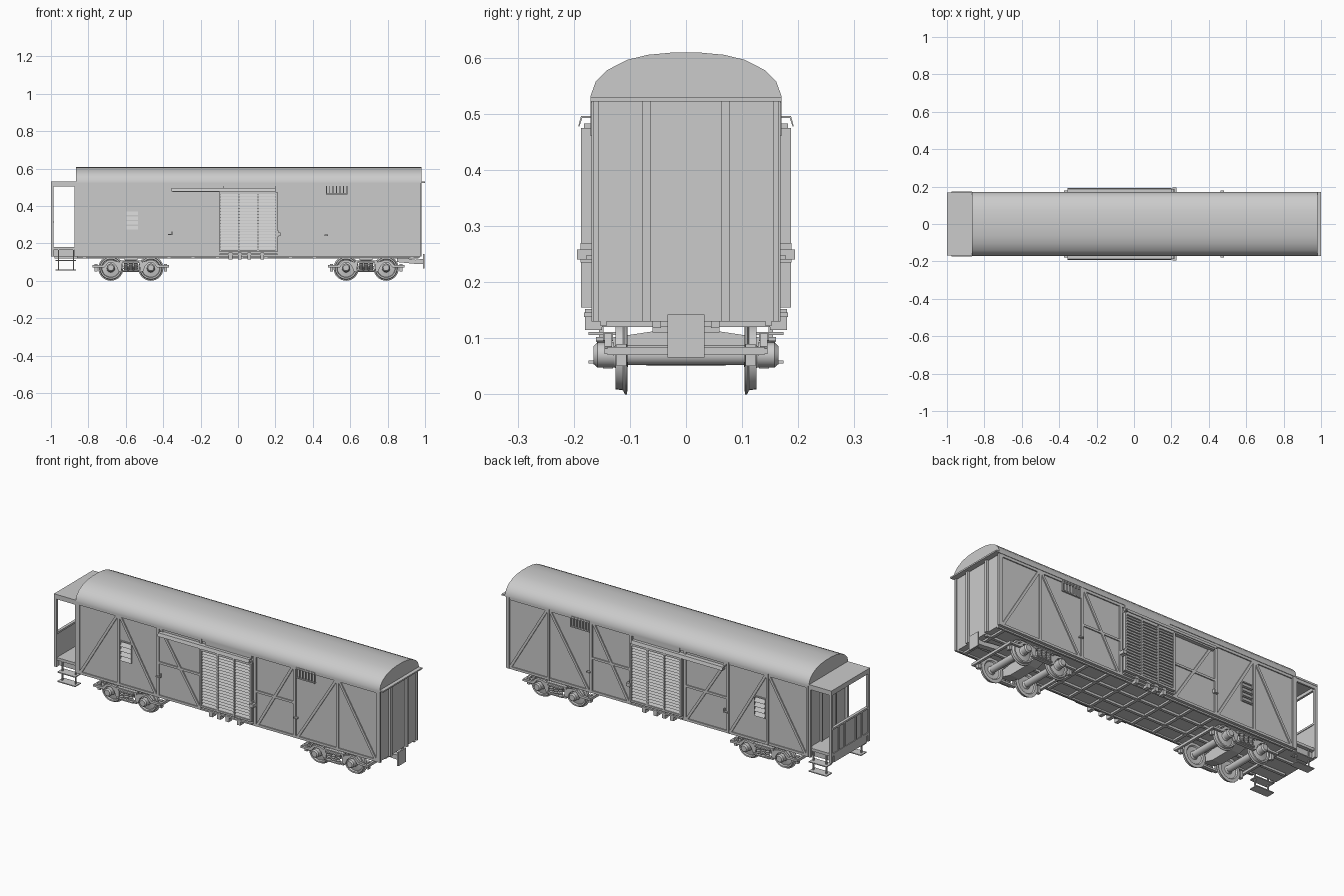
import bpy, bmesh, math
from mathutils import Matrix, Vector


def finish(name, bm, mirror=False, smooth=False):
    bmesh.ops.recalc_face_normals(bm, faces=bm.faces)
    me = bpy.data.meshes.new(name)
    bm.to_mesh(me)
    bm.free()
    ob = bpy.data.objects.new(name, me)
    bpy.context.collection.objects.link(ob)
    if smooth:
        bpy.ops.object.select_all(action='DESELECT')
        ob.select_set(True)
        bpy.context.view_layer.objects.active = ob
        bpy.ops.object.shade_smooth_by_angle(angle=math.radians(35))
    if mirror:
        m = ob.modifiers.new("Mirror", 'MIRROR')
        m.use_axis = (False, True, False)
        m.use_mirror_merge = False
    return ob


def boxes(name, items, mirror=False):
    """Boxes given as x0, x1, y0, y1, z0, z1."""
    bm = bmesh.new()
    for x0, x1, y0, y1, z0, z1 in items:
        mat = Matrix.Translation(((x0 + x1) / 2, (y0 + y1) / 2, (z0 + z1) / 2)) @ \
            Matrix.Diagonal((x1 - x0, y1 - y0, z1 - z0, 1))
        bmesh.ops.create_cube(bm, size=1, matrix=mat)
    return finish(name, bm, mirror)


def prism(bm, pts, axis, a, b):
    """Extrude a 2D outline along x (points y, z) or y (points x, z)."""
    co = (lambda p, t: (t, p[0], p[1])) if axis == 'x' else (lambda p, t: (p[0], t, p[1]))
    lo = [bm.verts.new(co(p, a)) for p in pts]
    hi = [bm.verts.new(co(p, b)) for p in pts]
    bm.faces.new(lo)
    bm.faces.new(hi[::-1])
    for i in range(len(pts)):
        j = (i + 1) % len(pts)
        bm.faces.new((lo[i], lo[j], hi[j], hi[i]))


def lathe(bm, prof, x, z, n=32):
    """Revolve (radius, y) outline about a y-parallel axis."""
    rings = [[bm.verts.new((x + r * math.cos(2 * math.pi * k / n), y,
                            z + r * math.sin(2 * math.pi * k / n))) for k in range(n)]
             for r, y in prof]
    for a, b in zip(rings, rings[1:]):
        for k in range(n):
            bm.faces.new((a[k], a[(k + 1) % n], b[(k + 1) % n], b[k]))
    bm.faces.new(rings[0])
    bm.faces.new(rings[-1])


# Body shell and curved roof
boxes("body", [(-0.86, 0.97, -0.161, 0.161, 0.13, 0.525)])
half = [(0.17, 0.522), (0.17, 0.532), (0.161, 0.557), (0.14, 0.578),
        (0.105, 0.596), (0.068, 0.605), (0.025, 0.609)]
bm = bmesh.new()
prism(bm, half + [(-y, z) for y, z in half[::-1]], 'x', -0.866, 0.98)
finish("roof", bm, smooth=True)
boxes("end_roof_ledge", [(0.96, 1.0, -0.17, 0.17, 0.522, 0.53)])

# Side framing: posts, sills, rails
POST = (-0.853, -0.61, -0.37, -0.11, 0.22, 0.46, 0.72, 0.963)
boxes("side_posts", [(x - 0.007, x + 0.007, 0.16, 0.168, 0.13, 0.525) for x in POST], True)
boxes("side_rails", [(-0.86, 0.97, 0.16, 0.167, 0.13, 0.143),
                     (-0.86, 0.97, 0.16, 0.167, 0.508, 0.524),
                     (-0.37, -0.11, 0.16, 0.167, 0.315, 0.327),
                     (0.22, 0.46, 0.16, 0.167, 0.315, 0.327)], True)

# Diagonal braces
bm = bmesh.new()
for top, bot in ((-0.62, -0.84), (-0.60, -0.385), (-0.355, -0.12),
                 (0.445, 0.235), (0.71, 0.48), (0.73, 0.95)):
    prism(bm, [(top - 0.008, 0.51), (top + 0.008, 0.51),
               (bot + 0.008, 0.142), (bot - 0.008, 0.142)], 'y', 0.16, 0.167)
finish("diagonal_braces", bm, True)

# End wall ribs
boxes("end_ribs", [(0.965, 0.982, 0.062, 0.078, 0.13, 0.522),
                   (0.955, 0.978, 0.155, 0.166, 0.13, 0.522)], True)

# Sliding doors with slatted panels
door = [(-0.1, 0.21, 0.168, 0.177, 0.155, 0.475)]
door += [(x - 0.005, x + 0.005, 0.17, 0.187, 0.155, 0.475) for x in (-0.095, 0.004, 0.106, 0.205)]
door += [(-0.1, 0.21, 0.17, 0.186, z, z + 0.01) for z in (0.155, 0.465)]
boxes("sliding_door", door, True)
bm = bmesh.new()
for i in range(19):
    z = 0.168 + i * 0.0157
    prism(bm, [(0.175, z), (0.185, z), (0.178, z + 0.013), (0.175, z + 0.013)], 'x', -0.092, 0.202)
finish("door_slats", bm, True)

# Door hood, track, header and rollers
bm = bmesh.new()
prism(bm, [(0.162, 0.492), (0.162, 0.496), (0.187, 0.496), (0.192, 0.478),
           (0.19, 0.477), (0.185, 0.492)], 'x', -0.355, 0.2)
finish("door_hood", bm, True)
boxes("door_track", [(-0.35, 0.2, 0.162, 0.182, 0.475, 0.483),
                     (-0.08, 0.2, 0.16, 0.17, 0.496, 0.526),
                     (-0.1, 0.21, 0.155, 0.182, 0.138, 0.146)] +
      [(x, x + 0.02, 0.15, 0.18, 0.115, 0.152) for x in (-0.05, 0.0, 0.05, 0.12)], True)
boxes("door_latches", [(0.205, 0.228, 0.168, 0.194, 0.24, 0.258),
                       (0.21, 0.216, 0.168, 0.188, 0.235, 0.27),
                       (-0.375, -0.35, 0.165, 0.178, 0.244, 0.25),
                       (-0.356, -0.35, 0.165, 0.178, 0.244, 0.264),
                       (0.462, 0.482, 0.165, 0.178, 0.24, 0.247)], True)

# Barred window and louvre vent
boxes("barred_window", [(0.47, 0.585, 0.16, 0.17, z, z + 0.006) for z in (0.46, 0.514)] +
      [(0.47 + i * 0.0182, 0.475 + i * 0.0182, 0.16, 0.17, 0.46, 0.52) for i in range(7)], True)
boxes("vent_frame", [(-0.6, -0.53, 0.16, 0.168, z, z + 0.006) for z in (0.27, 0.296, 0.322, 0.348, 0.374)] +
      [(x, x + 0.005, 0.16, 0.168, 0.27, 0.38) for x in (-0.6, -0.535)], True)
bm = bmesh.new()
for z in (0.274, 0.3, 0.326, 0.352):
    prism(bm, [(0.16, z), (0.172, z), (0.16, z + 0.02)], 'x', -0.596, -0.534)
finish("vent_louvres", bm, True)

# Open end platform
boxes("platform_floor", [(-1.0, -0.86, -0.16, 0.16, 0.165, 0.18),
                         (-1.0, -0.86, -0.14, 0.14, 0.13, 0.166)])
boxes("platform_roof", [(-1.0, -0.86, -0.168, 0.168, 0.52, 0.53)])
boxes("platform_frame", [(-1.0, -0.986, 0.152, 0.166, 0.13, 0.525),
                         (-0.873, -0.86, 0.152, 0.166, 0.13, 0.525),
                         (-1.0, -0.86, 0.156, 0.166, 0.503, 0.524)], True)
boxes("platform_end_wall", [(-0.996, -0.988, -0.155, 0.155, 0.13, 0.31),
                            (-1.0, -0.984, -0.16, 0.16, 0.31, 0.32),
                            (-1.0, -0.988, -0.16, 0.16, 0.503, 0.524)] +
      [(-1.0, -0.99, y - 0.005, y + 0.005, 0.13, 0.315) for y in (-0.1, -0.05, 0.05, 0.1)])
boxes("platform_doorway", [(-0.868, -0.86, -0.055, 0.055, 0.18, 0.47),
                           (-0.872, -0.86, 0.055, 0.065, 0.18, 0.48),
                           (-0.872, -0.86, -0.065, -0.055, 0.18, 0.48)])

# Hanging steps
boxes("platform_steps", [(-0.975, -0.867, 0.125, 0.174, z, z + 0.005) for z in (0.055, 0.106)] +
      [(x, x + 0.005, 0.147, 0.155, 0.055, 0.166) for x in (-0.962, -0.882)], True)

# Underframe beams
boxes("underframe_beams", [(-0.98, 0.965, 0.045, 0.06, 0.118, 0.132),
                           (-0.86, 0.97, 0.142, 0.152, 0.122, 0.132)], True)
boxes("underframe_crossmembers", [(x - 0.008, x + 0.008, -0.15, 0.15, 0.12, 0.131)
                                  for x in (-0.82, -0.37, -0.24, -0.11, 0.02, 0.15, 0.28, 0.41, 0.93)])

# Coupler: buffer plate and swan-neck arm
boxes("buffer_plate", [(0.99, 0.998, -0.033, 0.033, 0.066, 0.142)])
bm = bmesh.new()
prism(bm, [(0.85, 0.125), (0.85, 0.1), (0.9, 0.095), (0.95, 0.09), (0.992, 0.09),
           (0.992, 0.118), (0.95, 0.112), (0.9, 0.12)], 'y', -0.015, 0.015)
finish("coupler_arm", bm)

# Bogies
WHEEL = [(0.012, 0.136), (0.018, 0.13), (0.022, 0.122), (0.047, 0.117), (0.05, 0.126),
         (0.058, 0.126), (0.06, 0.112), (0.067, 0.109), (0.067, 0.105), (0.05, 0.104),
         (0.045, 0.11), (0.022, 0.112), (0.018, 0.103)]
for label, cx in (("rear", -0.573), ("front", 0.685)):
    bm, ax, hub = bmesh.new(), bmesh.new(), bmesh.new()
    for x in (cx - 0.107, cx + 0.107):
        lathe(bm, WHEEL, x, 0.067)
        lathe(ax, [(0.018, -0.11), (0.018, 0.11)], x, 0.07, 20)
        lathe(hub, [(0.022, 0.128), (0.022, 0.158), (0.016, 0.165)], x, 0.07, 16)
    finish(label + "_wheels", bm, True, True)
    finish(label + "_axles", ax, False, True)
    finish(label + "_axle_boxes", hub, True, True)
    # Side frame with arches over the axle boxes
    side = [(0.205, 0.072), (0.205, 0.082), (0.15, 0.085), (0.125, 0.108), (0.09, 0.108),
            (0.06, 0.1)]
    low = [(0.05, 0.05), (0.065, 0.05), (0.078, 0.08), (0.095, 0.096), (0.12, 0.096),
           (0.14, 0.072)]
    bm = bmesh.new()
    for s in (-1, 1):
        prism(bm, [(cx + s * x, z) for x, z in side + [(0.045, 0.1)] + low], 'y', 0.132, 0.145)
    finish(label + "_side_frame", bm, True)
    boxes(label + "_frame_bars", [(cx - 0.06, cx + 0.06, 0.13, 0.148, 0.046, 0.056),
                                  (cx - 0.06, cx + 0.06, 0.13, 0.148, 0.096, 0.108),
                                  (cx - 0.045, cx + 0.045, 0.13, 0.16, 0.05, 0.056),
                                  (cx - 0.045, cx + 0.045, 0.13, 0.16, 0.095, 0.102)], True)
    # Coil springs as stacked rings
    bm = bmesh.new()
    for dx in (-0.028, 0, 0.028):
        prof = [(0.008 if i % 2 else 0.012, 0.056 + i * 0.0049) for i in range(9)]
        before = set(bm.verts)
        lathe(bm, prof, 0, 0, 12)
        new = [v for v in bm.verts if v not in before]
        for v in new:
            v.co = Vector((cx + dx + v.co.x, 0.149 + v.co.z, v.co.y))
    finish(label + "_springs", bm, True, True)
    # Bolster, end bars and pivot
    bm = bmesh.new()
    prism(bm, [(0.14, 0.1), (0.14, 0.07), (0.065, 0.05), (-0.065, 0.05), (-0.14, 0.07),
               (-0.14, 0.1), (-0.06, 0.112), (0.06, 0.112)], 'x', cx - 0.03, cx + 0.03)
    finish(label + "_bolster", bm)
    boxes(label + "_cross_bars", [(cx + s * 0.197 - 0.007, cx + s * 0.197 + 0.007, -0.14, 0.14, 0.07, 0.084)
                                  for s in (-1, 1)] +
          [(cx - 0.035, cx + 0.035, -0.06, 0.06, 0.11, 0.132)])
    # Brake blocks
    boxes(label + "_brake_blocks", [(cx + s * 0.186 - 0.008, cx + s * 0.186 + 0.008, 0.106, 0.124, 0.05, 0.09)
                                    for s in (-1, 1)], True)
